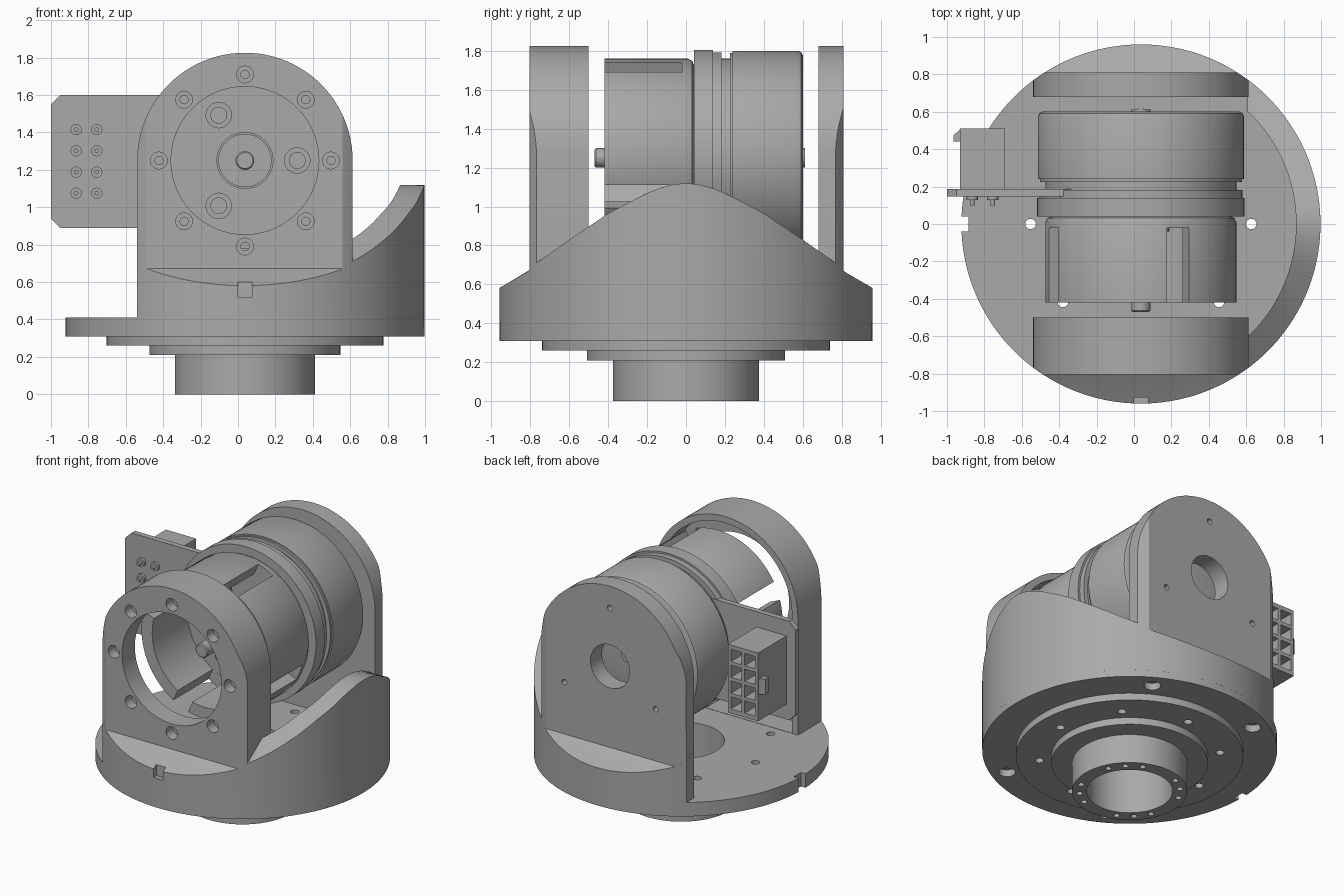
import bpy, bmesh, math
from mathutils import Matrix, Vector

if "Cube" in bpy.data.objects:
    bpy.data.objects.remove(bpy.data.objects["Cube"])

CX, AZ = 0.037, 1.25            # shared centre line, height of the motor axis
R_OUT, R_IN = 0.96, 0.83        # housing radii
X0, X1 = -0.54, 0.613           # sides of the uprights

grey = bpy.data.materials.new("plain grey")
grey.use_nodes = True
grey.diffuse_color = (0.4, 0.4, 0.4, 1)
grey.node_tree.nodes["Principled BSDF"].inputs["Base Color"].default_value = (0.4, 0.4, 0.4, 1)
parts = []


def finish(name, bm):
    bmesh.ops.recalc_face_normals(bm, faces=bm.faces)
    mesh = bpy.data.meshes.new(name)
    bm.to_mesh(mesh)
    bm.free()
    mesh.materials.append(grey)
    ob = bpy.data.objects.new(name, mesh)
    bpy.context.collection.objects.link(ob)
    parts.append(ob)
    return ob


def lathe(name, profile, axis, centre, steps=96):
    """Revolve (radius, along) points; a profile off the axis is closed into a ring."""
    bm = bmesh.new()
    vs = [bm.verts.new((r, 0, a) if axis == 'Z' else (r, a, 0)) for r, a in profile]
    for a, b in zip(vs, vs[1:]):
        bm.edges.new((a, b))
    if profile[0][0] > 0:
        bm.edges.new((vs[-1], vs[0]))
    bmesh.ops.spin(bm, geom=bm.verts[:] + bm.edges[:], cent=(0, 0, 0), dvec=(0, 0, 0),
                   axis=(0, 0, 1) if axis == 'Z' else (0, 1, 0),
                   angle=math.tau, steps=steps, use_duplicate=False)
    bmesh.ops.remove_doubles(bm, verts=bm.verts, dist=1e-5)
    bmesh.ops.translate(bm, verts=bm.verts, vec=centre)
    return finish(name, bm)


def rods(name, items, axis, steps=24):
    """Several cylinders (u, v, radius, start, end) along one axis in one mesh."""
    bm = bmesh.new()
    for u, v, r, a, b in items:
        mid = (a + b) / 2
        m = (Matrix.Translation((u, v, mid)) if axis == 'Z' else
             Matrix.Translation((u, mid, v)) @ Matrix.Rotation(math.pi / 2, 4, 'X'))
        bmesh.ops.create_cone(bm, cap_ends=True, segments=steps, radius1=r, radius2=r,
                              depth=abs(b - a), matrix=m)
    return finish(name, bm)


def boxes(name, items):
    """Boxes given as (x0, x1, y0, y1, z0, z1, roll about the motor axis)."""
    bm = bmesh.new()
    for x0, x1, y0, y1, z0, z1, roll in items:
        m = Matrix.Translation(((x0 + x1) / 2, (y0 + y1) / 2, (z0 + z1) / 2))
        m = m @ Matrix.Diagonal((x1 - x0, y1 - y0, z1 - z0, 1))
        c = Matrix.Translation((CX, 0, AZ))
        m = c @ Matrix.Rotation(-roll, 4, 'Y') @ c.inverted() @ m
        bmesh.ops.create_cube(bm, size=1, matrix=m)
    return finish(name, bm)


def prism(name, pts, y0, y1):
    """Extrude an x-z outline along y."""
    bm = bmesh.new()
    face = bm.faces.new([bm.verts.new((x, y0, z)) for x, z in pts])
    ext = bmesh.ops.extrude_face_region(bm, geom=[face])["geom"]
    bmesh.ops.translate(bm, verts=[g for g in ext if isinstance(g, bmesh.types.BMVert)],
                        vec=(0, y1 - y0, 0))
    return finish(name, bm)


def cut(ob, tool, op='DIFFERENCE'):
    mod = ob.modifiers.new("cut", 'BOOLEAN')
    mod.operation, mod.object, mod.solver = op, tool, 'EXACT'
    dg = bpy.context.evaluated_depsgraph_get()
    dg.update()
    mesh = bpy.data.meshes.new_from_object(ob.evaluated_get(dg))
    ob.modifiers.clear()
    ob.data = mesh
    parts.remove(tool)
    bpy.data.objects.remove(tool)


def ring(n, radius, start=0.0, cv=AZ):
    return [(CX + radius * math.cos(start + math.tau * i / n),
             cv + radius * math.sin(start + math.tau * i / n)) for i in range(n)]


def arch(r, bottom, x0, x1):
    arc = [(CX + r * math.cos(math.pi * i / 48), AZ + r * math.sin(math.pi * i / 48))
           for i in range(49)]
    return [(x1, bottom)] + arc + [(x0, bottom)]


TOP = [(0, 1.12), (0.06, 1.115), (0.13, 1.097), (0.2, 1.07), (0.4, 0.965),
       (0.6, 0.83), (0.77, 0.71), (0.81, 0.668), (0.97, 0.575)]


def top(y):
    for (a, za), (b, zb) in zip(TOP, TOP[1:]):
        if abs(y) <= b:
            return za + (zb - za) * (abs(y) - a) / (b - a)
    return TOP[-1][1]


def skirt(name, rows):
    """Solid from z 0.4 up to the sloping top, over a grid of (x, y) rows."""
    bm = bmesh.new()
    up = [[bm.verts.new((x, y, top(y))) for x, y in row] for row in rows]
    lo = [[bm.verts.new((x, y, 0.36)) for x, y in row] for row in rows]
    n, m = len(rows), len(rows[0])
    for i in range(n - 1):
        for j in range(m - 1):
            for g in (up, lo):
                bm.faces.new((g[i][j], g[i + 1][j], g[i + 1][j + 1], g[i][j + 1]))
        for j in (0, m - 1):
            bm.faces.new((up[i][j], up[i + 1][j], lo[i + 1][j], lo[i][j]))
    for i in (0, n - 1):
        for j in range(m - 1):
            bm.faces.new((up[i][j], up[i][j + 1], lo[i][j + 1], lo[i][j]))
    return finish(name, bm)


# Stepped turntable with its hollow spigot
base = lathe("base_disc", [(0.28, 0), (0.375, 0), (0.375, 0.21), (0.51, 0.21), (0.51, 0.26),
                           (0.74, 0.26), (0.74, 0.31), (R_OUT, 0.31), (R_OUT, 0.41), (0.28, 0.41)],
             'Z', (CX, 0, 0), 128)
holes = [(x, y, 0.028, 0.2, 0.5) for x, y in ring(8, 0.59, 0, 0)]
holes += [(CX + 0.85 * math.cos(math.radians(a)), 0.85 * math.sin(math.radians(a)), 0.055, 0.25, 0.38)
          for a in (60, 120, 240, 300)]
for d in (-0.35, 0, 0.35):
    holes += [(x, y, 0.02, -0.05, 0.06) for x, y in ring(4, 0.328, math.pi / 4 + d, 0)]
cut(base, rods("base_holes", holes, 'Z'))
cut(base, boxes("edge_notch", [(-1, -0.885, -0.04, 0.04, 0.25, 0.5, 0)]))

# Curved guard on the +x side
lim = [math.acos((X1 - 0.005 - CX) / r) for r in (R_IN, R_OUT)]
skirt("side_guard", [[(CX + r * math.cos(a * t / 32), r * math.sin(a * t / 32))
                      for r, a in zip((R_IN, R_OUT), lim)] for t in range(-32, 33)])

# Sloping blocks below the uprights, and the uprights trimmed by the disc's outline
POCKET = arch(0.53, 0.412, CX - 0.53, CX + 0.53)
for name, s, inner, outer in (("front", -1, 0.5, 0.805), ("back", 1, 0.68, 0.81)):
    rows = []
    for i in range(41):
        x = X0 + (X1 - X0) * i / 40
        edge = math.sqrt(R_OUT ** 2 - (x - CX) ** 2)
        rows.append([(x, s * inner), (x, s * min(outer, edge - 0.003)), (x, s * edge)])
    block = skirt(name + "_block", rows)
    upright = prism(name + "_upright", arch(0.576, 0.45, X0, X1), s * inner, s * outer)
    cut(upright, lathe("trim", [(0, 0), (R_OUT, 0), (R_OUT, 2), (0, 2)], 'Z', (CX, 0, 0), 128),
        'INTERSECT')
    if s < 0:
        for ob in (upright, block):
            cut(ob, prism("pocket", POCKET, -0.66, -0.4))
        cut(block, boxes("front_notch", [(0, 0.075, -1, -0.925, 0.52, 0.6, 0)]))
        cut(upright, rods("bearing_hole", [(CX, AZ, 0.395, -0.9, -0.6)], 'Y', 96))
        cut(upright, rods("bolt_heads", [(x, z, 0.045, -0.9, -0.73) for x, z in ring(8, 0.46)], 'Y'))
        cut(upright, rods("bolt_holes", [(x, z, 0.022, -0.75, -0.6) for x, z in ring(8, 0.46)], 'Y'))
    else:
        cut(upright, rods("centre_hole", [(CX, AZ, 0.155, 0.6, 0.9)], 'Y', 64))
        cut(upright, rods("pin_holes", [(x, z, 0.02, 0.6, 0.9)
                                        for x, z in ring(3, 0.42, math.pi / 2)], 'Y'))

# Motor: slotted cup at the front, flange, groove and rounded rear can
motor = lathe("motor_body", [(0, -0.02), (0.425, -0.02), (0.425, -0.42), (0.51, -0.42), (0.51, 0.01),
                             (0.5, 0.032), (0.48, 0.04), (0.555, 0.04), (0.555, 0.14), (0.542, 0.14),
                             (0.542, 0.182), (0.51, 0.182), (0.51, 0.225), (0.54, 0.225),
                             (0.54, 0.24), (0.55, 0.24), (0.55, 0.575), (0.543, 0.592),
                             (0.525, 0.602), (0, 0.602)], 'Y', (CX, 0, AZ))
cut(motor, boxes("slots", [(CX + 0.4, CX + 0.6, -0.5, -0.021, AZ - 0.064, AZ + 0.064,
                            math.radians(a)) for a in (-23, 67, 157, 247)]))
screws = ring(3, 0.28)
cut(motor, rods("screw_recess", [(x, z, 0.068, -0.1, 0.02) for x, z in screws], 'Y'))
rods("motor_screws", [(x, z, 0.045, -0.01, 0.03) for x, z in screws], 'Y')
lathe("motor_collar", [(0.14, -0.04), (0.152, -0.04), (0.152, 0), (0.14, 0)], 'Y', (CX, 0, AZ), 64)
lathe("motor_shaft", [(0, -0.47), (0.043, -0.47), (0.05, -0.463), (0.05, 0), (0, 0)],
      'Y', (CX, 0, AZ), 32)
rods("rear_stub", [(CX, AZ, 0.05, 0.6, 0.612)], 'Y', 32)

# Circuit board with its plug and solder pins
prism("circuit_board", [(-1, 0.94), (-0.95, 0.89), (-0.2, 0.89), (-0.2, 1.6), (-0.95, 1.6), (-1, 1.55)],
      0.146, 0.186)
plug = boxes("plug_housing", [(-0.93, -0.69, 0.184, 0.51, 1.0, 1.49, 0)])
cells = [(x, z) for x in (-0.865, -0.755) for z in (1.075, 1.188, 1.302, 1.415)]
cut(plug, boxes("plug_cells", [(x - 0.042, x + 0.042, 0.28, 0.6, z - 0.044, z + 0.044, 0)
                               for x, z in cells]))
clip = boxes("plug_clip", [(-0.965, -0.925, 0.44, 0.51, 1.19, 1.3, 0)])
for v in clip.data.vertices:                    # sloping front of the clip
    if v.co.x < -0.95 and v.co.y > 0.5:
        v.co.y -= 0.035
pins = []
for x, z in cells:
    pins += [(x, z, 0.03, 0.128, 0.15), (x, z, 0.012, 0.1, 0.13)]
rods("solder_pins", pins, 'Y', 16)

# Smooth curved faces, keep hard edges
bpy.ops.object.select_all(action='DESELECT')
for ob in parts:
    ob.select_set(True)
bpy.context.view_layer.objects.active = base
bpy.ops.object.shade_smooth_by_angle(angle=math.radians(30))
